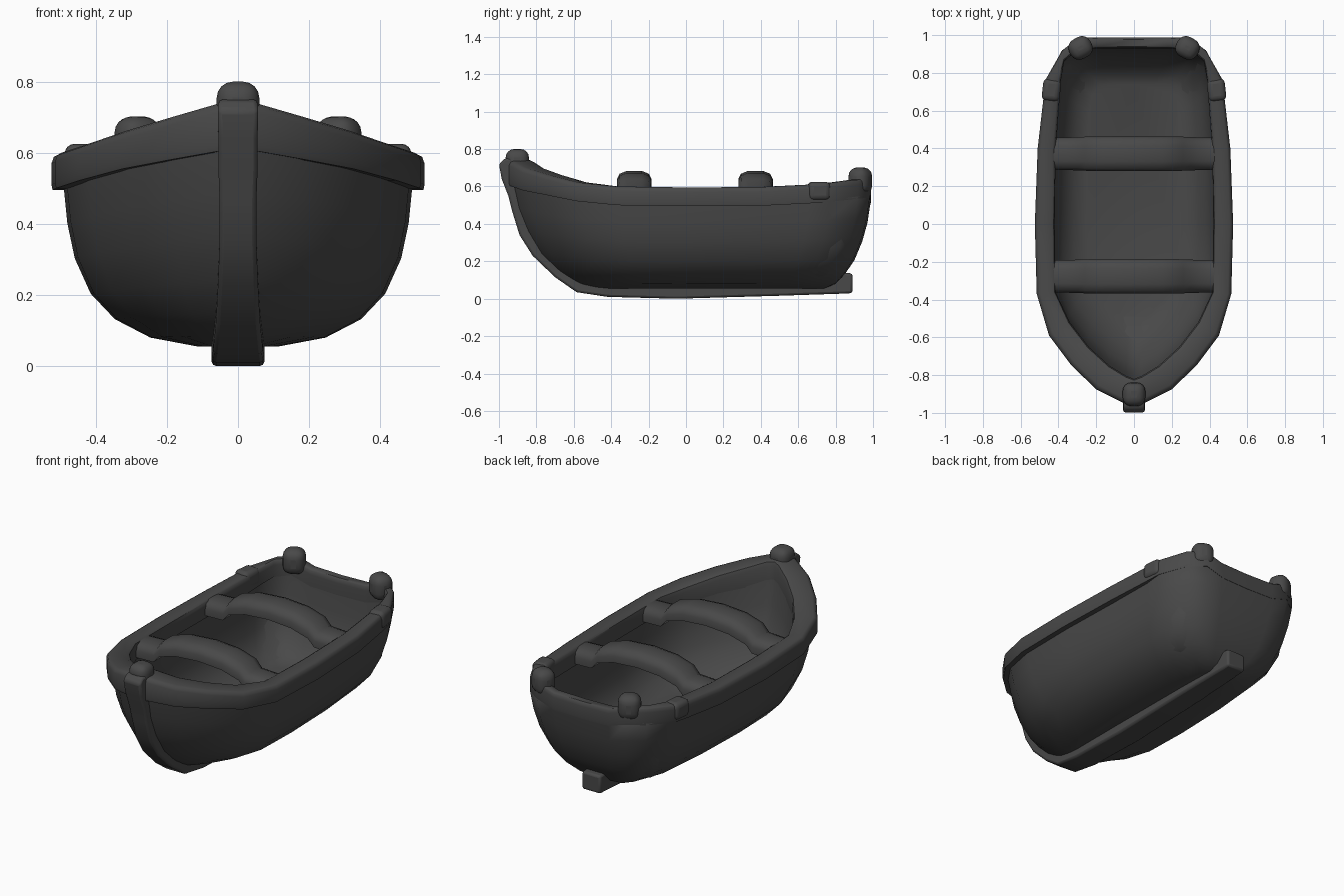
import bpy, bmesh, math
from mathutils import Vector

if "Cube" in bpy.data.objects:
    bpy.data.objects.remove(bpy.data.objects["Cube"])

mat = bpy.data.materials.new("dark grey wood")
mat.diffuse_color = (0.066, 0.066, 0.066, 1)
mat.use_nodes = True
mat.node_tree.nodes["Principled BSDF"].inputs["Base Color"].default_value = mat.diffuse_color


def finish(ob, bevel=0.0, segs=2, angle=40):
    ob.data.materials.append(mat)
    if bevel:
        m = ob.modifiers.new("bevel", 'BEVEL')
        m.width, m.segments, m.limit_method = bevel, segs, 'ANGLE'
        m.angle_limit = math.radians(35)
    bpy.ops.object.select_all(action='DESELECT')
    ob.select_set(True)
    bpy.context.view_layer.objects.active = ob
    bpy.ops.object.shade_smooth_by_angle(angle=math.radians(angle))
    return ob


def loft(name, rings, loop=False, **kw):
    """Skin a list of equal closed rings; cap the ends unless looped."""
    bm = bmesh.new()
    vs = [[bm.verts.new(p) for p in r] for r in rings]
    n = len(vs[0])
    pairs = list(zip(vs, vs[1:])) + ([(vs[-1], vs[0])] if loop else [])
    for a, b in pairs:
        for i in range(n):
            j = (i + 1) % n
            bm.faces.new((a[i], a[j], b[j], b[i]))
    if not loop:
        bm.faces.new(vs[0])
        bm.faces.new(vs[-1])
    bmesh.ops.recalc_face_normals(bm, faces=bm.faces)
    me = bpy.data.meshes.new(name)
    bm.to_mesh(me)
    bm.free()
    ob = bpy.data.objects.new(name, me)
    bpy.context.collection.objects.link(ob)
    return finish(ob, **kw)


# Half plan of the rim, bow to stern: outer x, y, top z, inner x, y
PLAN = [
    (0.00, -0.965, 0.745, 0.00, -0.820), (0.06, -0.945, 0.738, 0.04, -0.805),
    (0.20, -0.875, 0.700, 0.13, -0.750), (0.33, -0.750, 0.662, 0.24, -0.650),
    (0.45, -0.590, 0.622, 0.34, -0.520), (0.515, -0.37, 0.600, 0.415, -0.36),
    (0.525, 0.00, 0.595, 0.42, 0.00), (0.51, 0.40, 0.597, 0.415, 0.38),
    (0.48, 0.66, 0.610, 0.395, 0.65), (0.465, 0.77, 0.618, 0.39, 0.74),
    (0.38, 0.92, 0.635, 0.37, 0.86), (0.29, 0.985, 0.640, 0.30, 0.925),
    (0.18, 0.988, 0.605, 0.18, 0.930), (0.00, 0.988, 0.600, 0.00, 0.930)]
FULL = PLAN + [(-a, b, c, -d, e) for a, b, c, d, e in PLAN[-2:0:-1]]


def band(p):
    """Depth of the gunwale, deeper at the bow."""
    return 0.1 + 0.35 * max(0, p[2] - 0.64)


def waterline(t, s, bow, stern, base, inner):
    """Plan outline scaled to one height of the hull."""
    ring = []
    for p in FULL:
        x, y = (p[3], p[4]) if inner else (p[0], p[1])
        k = s
        if not inner:       # stern corners sit flush with the rim
            k += (0.07 * t) * min(1, max(0, (p[1] - 0.6) / 0.2))
        y0, y1 = (0.82, 0.93) if inner else (0.965, 0.988)
        y *= (-bow / y0) if y < 0 else stern / y1
        top = p[2] - (0.04 if inner else band(p) - 0.01)
        ring.append((x * k, y, base + t * (top - base)))
    return ring


# Hull shell: outside from the bottom up, then inside down to the floor
OUT = [(0, .22, -.53, .74), (.055, .47, -.61, .80), (.17, .66, -.70, .85),
       (.33, .79, -.79, .90), (.55, .875, -.86, .942), (.77, .915, -.91, .97),
       (1, .935, -.94, .986)]
INS = [(1, 1.02, -.83, .94), (.65, 1.02, -.80, .92), (.35, .99, -.75, .89),
       (.17, .90, -.67, .84), (.05, .76, -.59, .79), (0, .60, -.52, .74)]
loft("hull", [waterline(*r, 0.055, False) for r in OUT] +
     [waterline(*r, 0.105, True) for r in INS], angle=50)

# Gunwale: rounded band following the rim
SECT = [(0.03, 0, 0), (0, 0, .015), (0, 1, -.025), (.06, 1, -.007), (.18, 1, 0),
        (.82, 1, 0), (.95, 1, -.008), (1, 1, -.03), (1, 0, 0)]
rim = []
for f, k, dz in SECT:
    rim.append([(p[0] + f * (p[3] - p[0]), p[1] + f * (p[4] - p[1]),
                 p[2] - band(p) * (1 - k) + dz) for p in FULL])
loft("gunwale", rim, loop=True, angle=45)

# Stem and keel: outer y, z, inner y, z, half width
KEEL = [(-.97, .75, -.86, .75, .055), (-1.0, .72, -.86, .70, .057),
        (-.985, .64, -.86, .64, .055), (-.95, .55, -.86, .55, .055),
        (-.93, .47, -.84, .47, .052), (-.89, .34, -.80, .36, .052),
        (-.82, .23, -.74, .27, .056), (-.70, .115, -.64, .17, .062),
        (-.585, .035, -.54, .12, .07), (-.42, .01, -.42, .085, .074),
        (-.05, 0, -.05, .08, .074), (.5, .016, .5, .085, .07),
        (.80, .026, .80, .10, .062), (.83, .027, .83, .14, .06),
        (.89, .03, .89, .135, .06)]
loft("stem_and_keel", [[(-w, a, b), (w, a, b), (w, c, d), (-w, c, d)]
                       for a, b, c, d, w in KEEL], bevel=0.012)

# Seats: arched planks with flat ends resting at the rim
ARCH = [(-.43, .592, .085), (-.30, .597, .088), (-.26, .640, .09), (-.15, .672, .092),
        (0, .683, .092), (.15, .672, .092), (.26, .640, .09), (.30, .597, .088),
        (.43, .592, .085)]
for name, yc in (("front_seat", -0.277), ("rear_seat", 0.372)):
    rings = []
    for x, z, h in ARCH:
        prof = [(-h, -.08), (-h, -.042), (-h * .85, -.015), (-h * .45, 0),
                (h * .45, 0), (h * .85, -.015), (h, -.042), (h, -.08)]
        rings.append([(x, yc + a, z + b) for a, b in prof])
    loft(name, rings, angle=50)


def block(name, loc, size, rot, bevel):
    bpy.ops.mesh.primitive_cube_add(size=1, location=loc, rotation=(0, 0, rot))
    ob = bpy.context.object
    ob.name = name
    ob.scale = size
    bpy.ops.object.transform_apply(location=False, rotation=False, scale=True)
    finish(ob, bevel=bevel, segs=4)


# Bow knob, stern posts and rim clamps
block("bow_knob", (0, -0.902, 0.735), (.12, .125, .13), 0, .045)
for s, side in ((-1, "left"), (1, "right")):
    block(side + "_stern_post", (s * .283, .932, .63), (.125, .115, .145), s * -.5, .048)
    block(side + "_rim_clamp", (s * .437, .71, .575), (.095, .12, .10), s * .12, .028)
